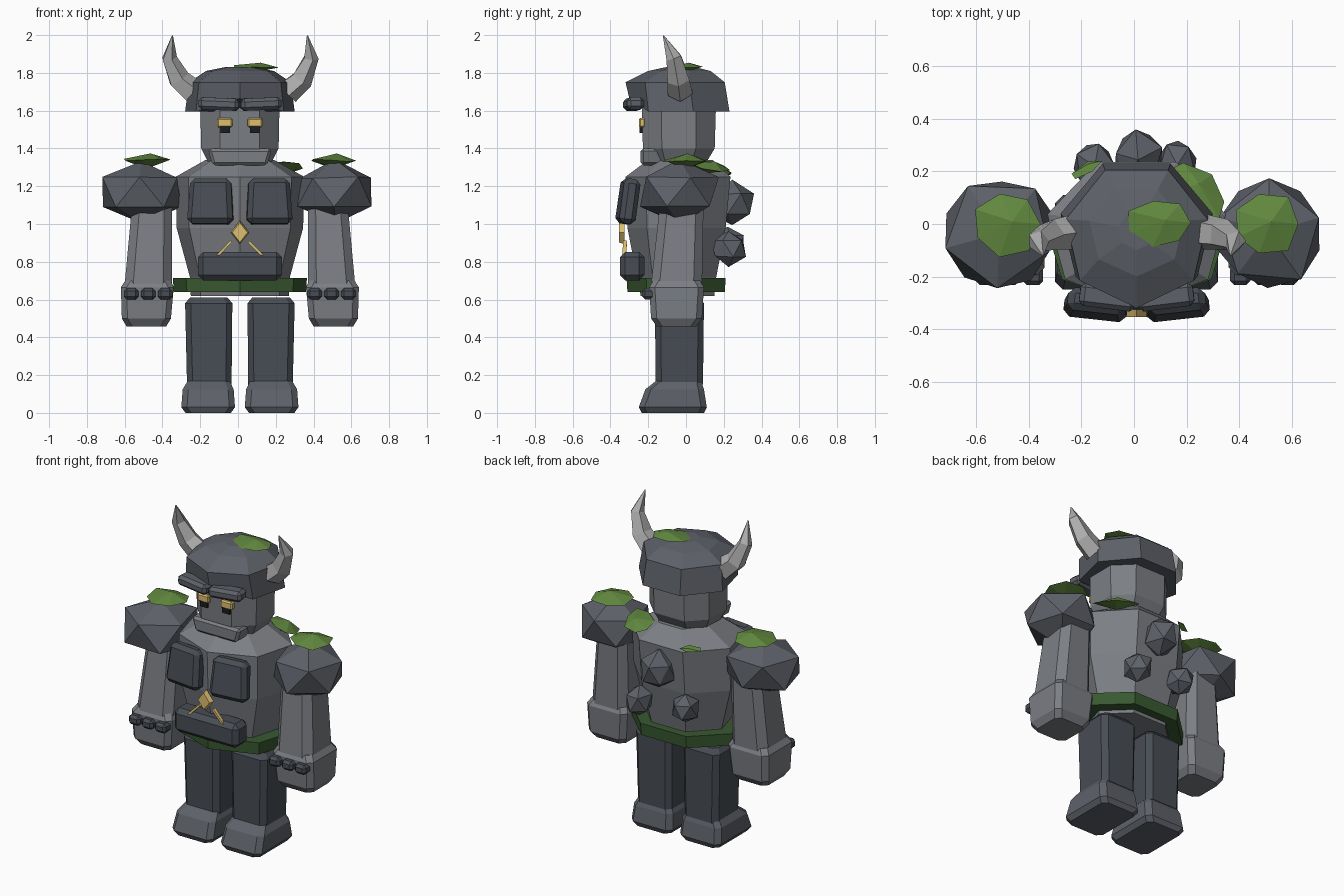
import bpy, bmesh, random
from math import sin, cos, pi
from mathutils import Vector, Matrix, Euler

if "Cube" in bpy.data.objects:
    bpy.data.objects.remove(bpy.data.objects["Cube"])

random.seed(4)


def mat(name, r, g, b):
    m = bpy.data.materials.new(name)
    m.diffuse_color = (r, g, b, 1)
    m.use_nodes = True
    m.node_tree.nodes["Principled BSDF"].inputs["Base Color"].default_value = m.diffuse_color
    return m


STONE = mat("stone", .20, .21, .23)
DARK = mat("dark_stone", .065, .075, .09)
MID = mat("mid_stone", .11, .12, .14)
BONE = mat("horn_grey", .42, .42, .42)
MOSS = mat("moss", .12, .25, .05)
BELT = mat("belt_green", .04, .10, .03)
GOLD = mat("gold", .72, .52, .16)
BLACK = mat("black", .01, .012, .015)
CX = .01  # shared centre line of the figure


def finish(bm, name, m):
    bmesh.ops.recalc_face_normals(bm, faces=bm.faces)
    bm.transform(Matrix.Translation((CX, 0, 0)))
    me = bpy.data.meshes.new(name)
    bm.to_mesh(me)
    bm.free()
    me.materials.append(m)
    ob = bpy.data.objects.new(name, me)
    bpy.context.collection.objects.link(ob)
    return ob


def loft(name, rings, m):
    """Skin a list of equal-length point rings and cap both ends."""
    bm = bmesh.new()
    rows = [[bm.verts.new(p) for p in r] for r in rings]
    n = len(rows[0])
    for a, b in zip(rows, rows[1:]):
        for i in range(n):
            j = (i + 1) % n
            bm.faces.new((a[i], a[j], b[j], b[i]))
    bm.faces.new(rows[0])
    bm.faces.new(rows[-1])
    return finish(bm, name, m)


def heptagon(z, half, front, back):
    """Seven-sided ring with its point at the front and a flat back."""
    rx, ry = half / .975, (back - front) / 1.9
    return [(rx * sin(2 * pi * i / 7), front + ry - ry * cos(2 * pi * i / 7), z) for i in range(7)]


def chamfered(z, cx, cy, hx, hy, c):
    """Rectangle ring with cut corners."""
    q = [(hx, hy - c), (hx - c, hy), (c - hx, hy), (-hx, hy - c),
         (-hx, c - hy), (c - hx, -hy), (hx - c, -hy), (hx, c - hy)]
    return [(cx + x, cy + y, z) for x, y in q]


def block(name, loc, size, bevel, m, rot=(0, 0, 0), top=1, bottom=1):
    """Bevelled box, optionally tapered in x at top or bottom."""
    bm = bmesh.new()
    bmesh.ops.create_cube(bm, size=1)
    for v in bm.verts:
        v.co.x *= top if v.co.z > 0 else bottom
        v.co = Vector(a * b for a, b in zip(v.co, size))
    if bevel:
        bmesh.ops.bevel(bm, geom=bm.edges[:], offset=bevel, segments=1, affect='EDGES')
    bm.transform(Matrix.Translation(loc) @ Euler(rot).to_matrix().to_4x4())
    return finish(bm, name, m)


def rock(name, loc, scale, m, turn=0, jitter=.06):
    bm = bmesh.new()
    bmesh.ops.create_icosphere(bm, subdivisions=1, radius=1)
    for v in bm.verts:
        p = Matrix.Rotation(turn, 3, 'Z') @ v.co * (1 + random.uniform(-jitter, jitter))
        v.co = Vector(a * b for a, b in zip(p, scale)) + Vector(loc)
    return finish(bm, name, m)


def moss(name, loc, rx, ry, h, rot=(0, 0, 0), n=7):
    """Irregular, low leafy cushion."""
    bm = bmesh.new()
    rim = []
    for i in range(n):
        k, a = random.uniform(.88, 1.1), 2 * pi * i / n
        rim.append(bm.verts.new((rx * k * cos(a), ry * k * sin(a), random.uniform(-.006, .012))))
    top, low = bm.verts.new((.02, .01, h * .55)), bm.verts.new((0, 0, -h * .6))
    for i in range(n):
        bm.faces.new((rim[i], rim[(i + 1) % n], top))
        bm.faces.new((rim[(i + 1) % n], rim[i], low))
    bm.transform(Matrix.Translation(loc) @ Euler(rot).to_matrix().to_4x4())
    return finish(bm, name, MOSS)


# Torso and belt
loft("torso", [heptagon(.62, .26, -.24, .15), heptagon(.72, .265, -.26, .16),
               heptagon(.98, .335, -.31, .21), heptagon(1.25, .34, -.32, .235),
               heptagon(1.34, .18, -.20, .14)], STONE)
loft("belt", [heptagon(.64, .35, -.31, .205), heptagon(.715, .355, -.315, .21)], BELT)

# Head, jaw and cap (the cap rim lifts at the front point)
loft("head", [chamfered(1.33, 0, -.04, .17, .15, .08), chamfered(1.40, 0, -.038, .205, .19, .10),
              chamfered(1.64, 0, -.038, .21, .197, .105)], STONE)
block("jaw", (0, -.165, 1.355), (.34, .15, .09), .015, STONE, bottom=.85)
rim = heptagon(1.595, .29, -.305, .23)
rim[0] = (0, -.30, 1.665)
loft("stone_cap", [rim, heptagon(1.75, .27, -.32, .205),
                   heptagon(1.81, .18, -.20, .13), heptagon(1.832, .07, -.10, .04)], MID)
moss("cap_moss", (.09, .005, 1.832), .125, .095, .04)

# Chest ornament and belly plate
block("belly_plate", (0, -.285, .777), (.445, .13, .15), .028, DARK)
bm = bmesh.new()
bmesh.ops.create_cone(bm, segments=4, radius1=.055, radius2=.045, depth=.03, cap_ends=True)
bm.transform(Matrix.Translation((0, -.34, .955)) @ Matrix.Diagonal((.9, 1, 1.15, 1))
             @ Matrix.Rotation(pi / 2, 4, 'X'))
finish(bm, "chest_gem", GOLD)

for s, side in ((-1, "left"), (1, "right")):
    # Face
    block(side + "_brow", (s * .11, -.278, 1.635), (.215, .09, .065), .018, MID, (0, s * -.04, s * .12))
    block(side + "_eye", (s * .08, -.232, 1.537), (.08, .036, .05), .008, GOLD)
    block(side + "_eye_socket", (s * .078, -.228, 1.50), (.05, .036, .035), 0, BLACK)

    # Horn
    path = [Vector((s * x, y, z)) for x, y, z in
            ((.25, -.03, 1.70), (.325, -.04, 1.765), (.375, -.065, 1.88), (.357, -.12, 1.998))]
    rings = []
    for i, (p, r) in enumerate(zip(path, (.07, .062, .042, .003))):
        t = (path[min(i + 1, 3)] - path[max(i - 1, 0)]).normalized()
        u = Vector((0, 1, 0)).cross(t).normalized()
        w = t.cross(u)
        rings.append([p + r * (cos(2 * pi * k / 5) * u + sin(2 * pi * k / 5) * w) for k in range(5)])
    loft(side + "_horn", rings, BONE)

    # Chest plate and gold seam
    block(side + "_chest_plate", (s * .155, -.307, 1.12), (.245, .088, .24), .025, DARK,
          (-.14, 0, s * .11), top=.88)
    block(side + "_gold_seam", (s * .085, -.325, .868), (.013, .02, .11), 0, GOLD, (-.05, s * -.78, 0))

    # Shoulder boulder
    rock(side + "_shoulder", (s * .512 - CX, -.035, 1.17), (.232, .23, .172), MID,
         .3 if s > 0 else .9, .07)
    moss(side + "_shoulder_moss", (s * .493, 0, 1.335), .125, .12, .07)

    # Arm, fist and knuckles
    loft(side + "_arm", [chamfered(.68, s * .485, -.05, .125, .135, .045),
                         chamfered(1.22, s * .46, -.015, .10, .11, .04)], STONE)
    loft(side + "_fist", [chamfered(.458, s * .495, -.05, .105, .105, .03),
                          chamfered(.50, s * .495, -.05, .13, .135, .03),
                          chamfered(.665, s * .49, -.05, .14, .145, .03),
                          chamfered(.70, s * .487, -.05, .12, .125, .03)], STONE)
    for k in range(3):
        block(f"{side}_knuckle_{k + 1}", (s * (.395 + .09 * k), -.195, .63), (.078, .075, .06), .016, DARK)

    # Leg and foot
    loft(side + "_leg", [chamfered(.15, s * .162, -.035, .118, .125, .03),
                         chamfered(.58, s * .165, -.035, .125, .13, .03),
                         chamfered(.61, s * .165, -.035, .10, .105, .025)], DARK)
    loft(side + "_foot", [chamfered(0, s * .168, -.07, .12, .165, .03),
                          chamfered(.03, s * .168, -.07, .142, .18, .03),
                          chamfered(.125, s * .168, -.06, .135, .155, .03),
                          chamfered(.168, s * .165, -.04, .112, .12, .025)], MID)

# Back boulders and moss
rock("back_rock_large", (.005, .245, 1.105), (.105, .125, .12), MID, .4, .09)
rock("back_rock_right", (.155, .225, .87), (.08, .10, .095), MID, .9)
rock("back_rock_left", (-.16, .22, .90), (.085, .10, .09), MID, .1)
moss("back_moss", (.225, .125, 1.305), .085, .15, .06, (0, .32, .8))
moss("small_back_moss", (-.195, .205, 1.27), .07, .025, .03, (-.4, 0, .5), 5)
